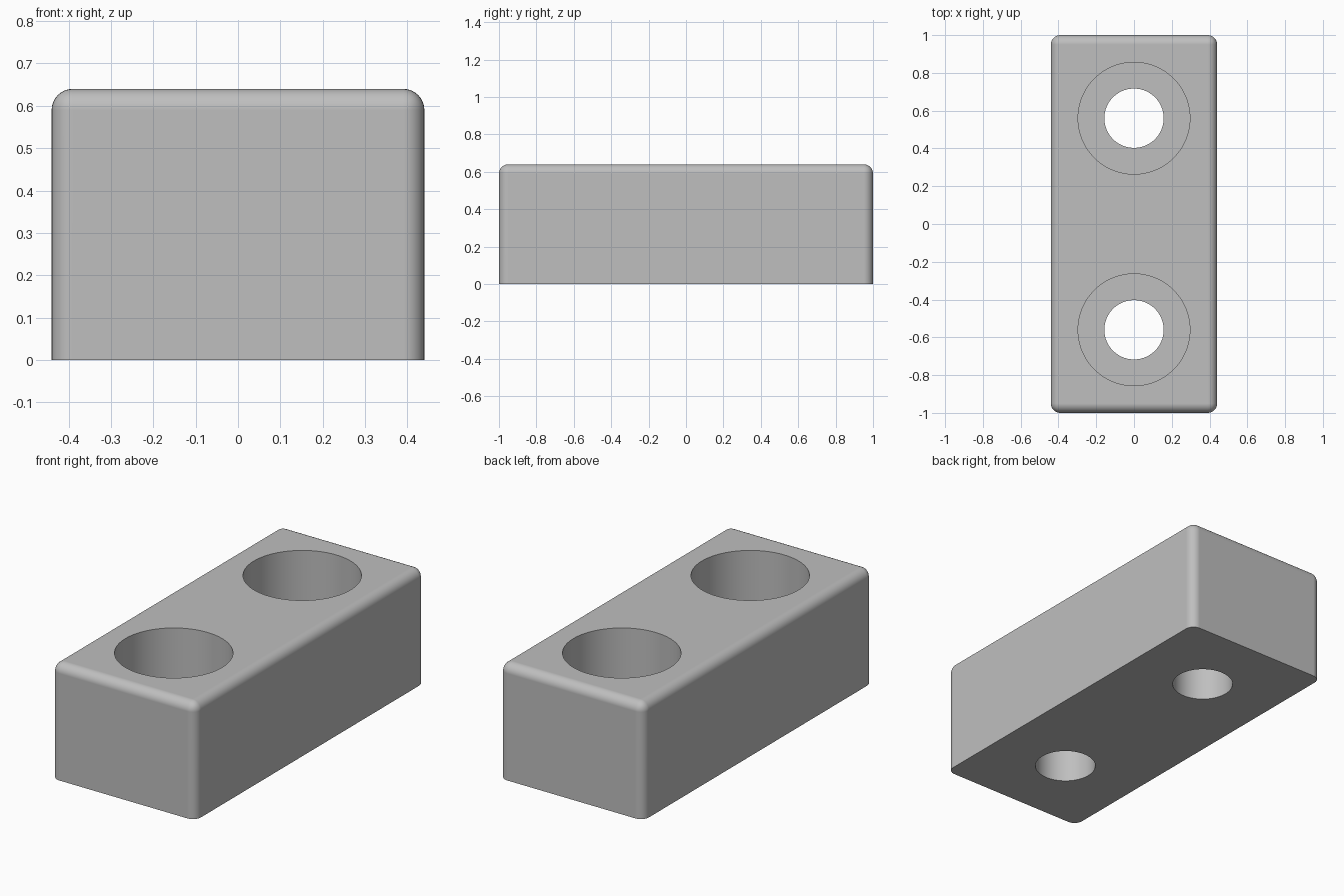
import bpy
import bmesh
import math

WIDTH, LENGTH, HEIGHT = 0.88, 2.0, 0.64
FILLET = 0.05
HOLE_Y = 0.56
BORE_RADIUS, BORE_FLOOR = 0.296, 0.3
BOLT_RADIUS = 0.157

if "Cube" in bpy.data.objects:
    bpy.data.objects.remove(bpy.data.objects["Cube"], do_unlink=True)

grey = bpy.data.materials.new("plain_grey")
grey.use_nodes = True
colour = (0.52, 0.52, 0.52, 1)
grey.diffuse_color = colour
grey.node_tree.nodes["Principled BSDF"].inputs["Base Color"].default_value = colour

# Block, rounded on every edge except around the flat base
bpy.ops.mesh.primitive_cube_add(size=1, location=(0, 0, 0))
block = bpy.context.object
block.name = "mounting_block"
block.data.materials.append(grey)
bm = bmesh.new()
bm.from_mesh(block.data)
for v in bm.verts:
    v.co.x *= WIDTH
    v.co.y *= LENGTH
    v.co.z = (v.co.z + 0.5) * HEIGHT
edges = [e for e in bm.edges if any(v.co.z > 0.01 for v in e.verts)]
bmesh.ops.bevel(bm, geom=edges, offset=FILLET, segments=8, profile=0.5,
                affect='EDGES', clamp_overlap=True)
bm.to_mesh(block.data)
bm.free()


# Round cutters for the bolt holes and their wide counterbores
def cut_hole(name, y, radius, bottom):
    top = HEIGHT + 0.2
    bpy.ops.mesh.primitive_cylinder_add(vertices=96, radius=radius, depth=top - bottom,
                                        location=(0, y, (top + bottom) / 2))
    cutter = bpy.context.object
    cutter.name = name
    cutter.hide_render = True
    cutter.data.materials.append(grey)
    cut = block.modifiers.new(name, 'BOOLEAN')
    cut.operation = 'DIFFERENCE'
    cut.solver = 'EXACT'
    cut.object = cutter
    bpy.ops.object.select_all(action='DESELECT')
    block.select_set(True)
    bpy.context.view_layer.objects.active = block
    bpy.ops.object.modifier_apply(modifier=name)
    bpy.data.objects.remove(cutter, do_unlink=True)


for side, y in (("front", -HOLE_Y), ("back", HOLE_Y)):
    cut_hole(side + "_counterbore", y, BORE_RADIUS, BORE_FLOOR)
    cut_hole(side + "_bolt_hole", y, BOLT_RADIUS, -0.2)

# Smooth fillets and bores, crisp rims, flat large faces
bpy.ops.object.shade_smooth_by_angle(angle=math.radians(30))
weighted = block.modifiers.new("weighted_normals", 'WEIGHTED_NORMAL')
weighted.keep_sharp = True
